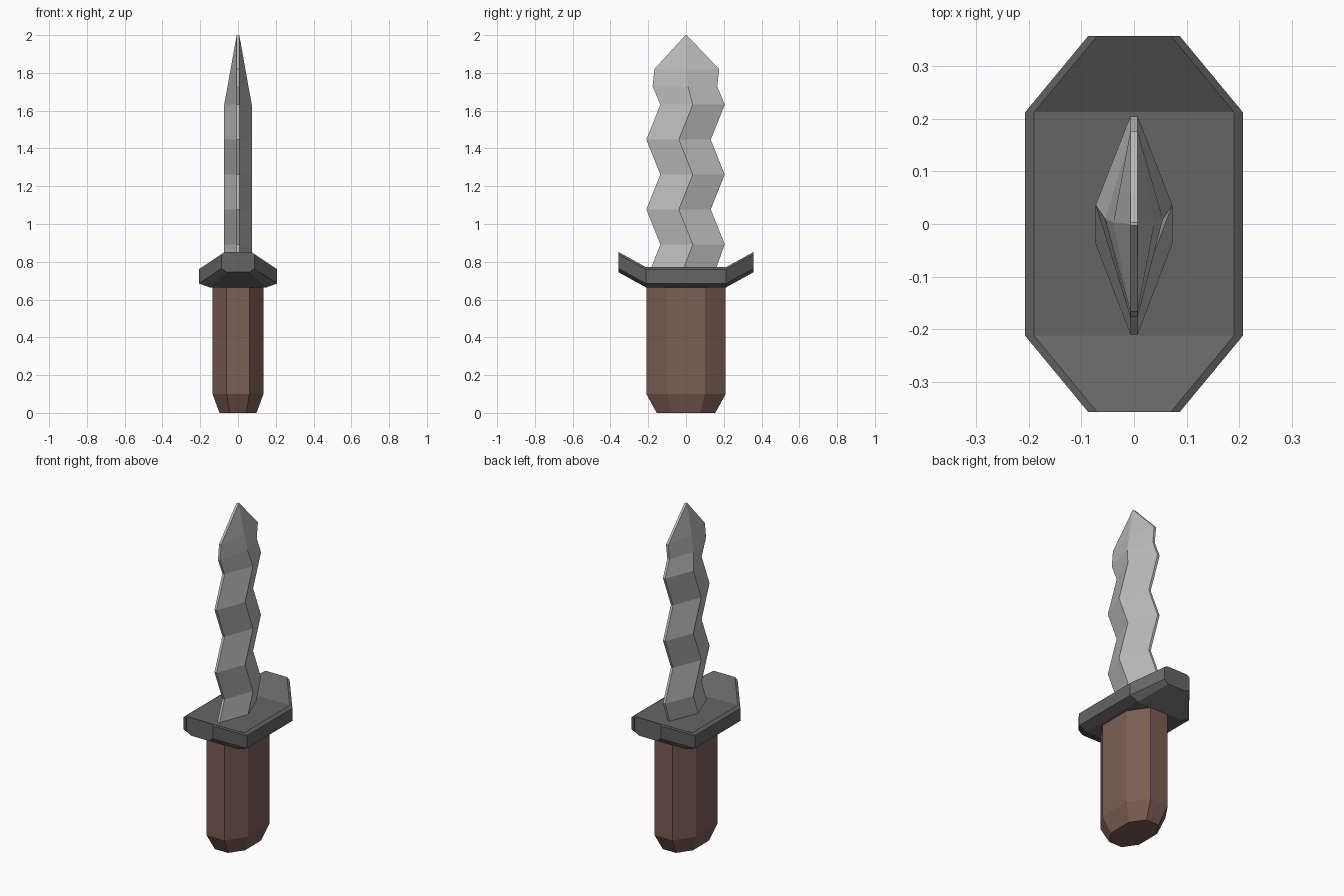
import bpy, bmesh

if "Cube" in bpy.data.objects:
    bpy.data.objects.remove(bpy.data.objects["Cube"])


def material(name, color):
    m = bpy.data.materials.new(name)
    m.diffuse_color = (*color, 1)
    m.use_nodes = True
    m.node_tree.nodes["Principled BSDF"].inputs["Base Color"].default_value = m.diffuse_color
    return m


def loft(name, rings, mat, split_caps=False):
    """Skin a stack of equal-length rings; split_caps folds octagon ends into three faces."""
    bm = bmesh.new()
    vs = [[bm.verts.new(p) for p in ring] for ring in rings]
    n = len(vs[0])
    for a, b in zip(vs, vs[1:]):
        for i in range(n):
            j = (i + 1) % n
            bm.faces.new((a[i], a[j], b[j], b[i]))
    for ring in (vs[0], vs[-1]):
        if split_caps:
            for ids in ((0, 1, 6, 7), (1, 2, 5, 6), (2, 3, 4, 5)):
                bm.faces.new([ring[i] for i in ids])
        else:
            bm.faces.new(ring)
    bmesh.ops.recalc_face_normals(bm, faces=bm.faces)
    me = bpy.data.meshes.new(name)
    bm.to_mesh(me)
    bm.free()
    me.materials.append(mat)
    ob = bpy.data.objects.new(name, me)
    bpy.context.collection.objects.link(ob)
    return ob


def octagon(x, y, flat_x, flat_y, z, lift=0):
    """Octagon around z; the two end edges are raised by lift."""
    e = z + lift
    return [(flat_x, -y, e), (x, -flat_y, z), (x, flat_y, z), (flat_x, y, e),
            (-flat_x, y, e), (-x, flat_y, z), (-x, -flat_y, z), (-flat_x, -y, e)]


# Grip: faceted octagonal column with a tapered butt
loft("grip", [octagon(0.098, 0.155, 0.043, 0.075, 0),
              octagon(0.135, 0.21, 0.06, 0.1, 0.10),
              octagon(0.135, 0.21, 0.06, 0.1, 0.69)],
     material("brown", (0.2, 0.11, 0.088)))

# Guard: octagonal plate with upturned ends and bevelled long sides
loft("guard", [octagon(x, 0.358, fx, 0.213, z, 0.08)
               for x, fx, z in ((0.152, 0.06, 0.665), (0.207, 0.087, 0.685),
                                (0.207, 0.087, 0.76), (0.19, 0.07, 0.772))],
     material("dark_steel", (0.13, 0.13, 0.13)), split_caps=True)

# Blade: wavy ridged section, (z, left edge, ridge, right edge, half thickness)
stations = [(0.74, -0.195, -0.022, 0.15, 0.073)]
for i in range(5):
    s = 0.036 if i % 2 == 0 else -0.038
    stations.append((0.892 + 0.185 * i, s - 0.172, s, s + 0.169, 0.073))
stations += [(1.73, -0.177, 0.01, 0.165, 0.055),
             (1.82, -0.167, 0.003, 0.176, 0.039),
             (2.0, -0.003, 0.0, 0.003, 0.007)]
e = 0.007
loft("blade", [[(e, l, z), (t, c, z), (e, r, z), (-e, r, z), (-t, c, z), (-e, l, z)]
               for z, l, c, r, t in stations],
     material("light_steel", (0.5, 0.5, 0.5)))
